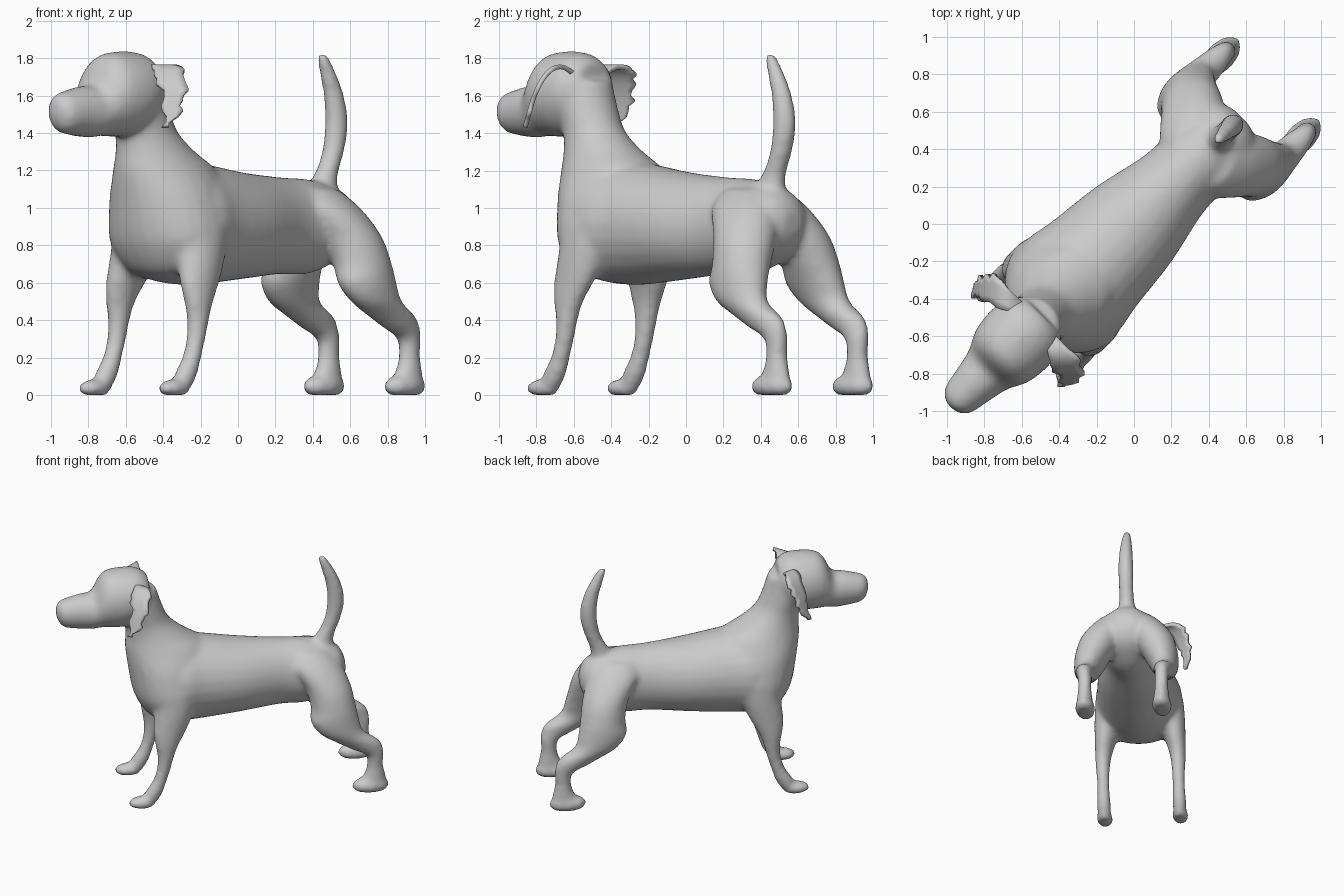
import bpy, bmesh, math, random
from mathutils import Vector, Euler

TURN = math.radians(45)   # the dog stands diagonally: local +x runs nose to tail
R2 = math.sqrt(2)
random.seed(4)


def spline(rows, steps=4):
    """Catmull-Rom resampling of the section table."""
    out = []
    for i in range(len(rows) - 1):
        p = [rows[max(0, min(len(rows) - 1, i + k))] for k in (-1, 0, 1, 2)]
        for s in range(steps):
            t = s / steps
            out.append([0.5 * (2 * b + (c - a) * t + (2 * a - 5 * b + 4 * c - d) * t * t
                               + (3 * b - a - 3 * c + d) * t ** 3)
                        for a, b, c, d in zip(*p)])
    out.append(rows[-1])
    return out


def loft(bm, rows, upright, side=1, n=24):
    """Closed tube of ellipses. upright rows: (z, x, y, rx, ry);
    lengthwise rows: (x, z, ry, rz)."""
    rings = []
    for r in spline(rows):
        ring = []
        for k in range(n):
            c, s = math.cos(math.tau * k / n), math.sin(math.tau * k / n)
            if upright:
                z, x, y, rx, ry = r
                co = (x + rx * c, side * (y + ry * s), z)
            else:
                x, z, ry, rz = r
                co = (x, ry * c, z + rz * s)
            ring.append(bm.verts.new(co))
        rings.append(ring)
    faces = [bm.faces.new(rings[0]), bm.faces.new(rings[-1][::-1])]
    for a, b in zip(rings, rings[1:]):
        for k in range(n):
            j = (k + 1) % n
            faces.append(bm.faces.new((a[k], b[k], b[j], a[j])))
    bmesh.ops.recalc_face_normals(bm, faces=faces)


def paw(bm, x, y, rx, ry, rz, side):
    vs = bmesh.ops.create_uvsphere(bm, u_segments=20, v_segments=12, radius=1)["verts"]
    for v in vs:
        v.co = Vector((x + v.co.x * rx, side * y + v.co.y * ry,
                       max(0.0, rz * 0.7 + v.co.z * rz)))


def finish(bm, name):
    me = bpy.data.meshes.new(name)
    bm.to_mesh(me)
    bm.free()
    me.transform(Euler((0, 0, TURN)).to_matrix().to_4x4())
    ob = bpy.data.objects.new(name, me)
    bpy.context.collection.objects.link(ob)
    for p in me.polygons:
        p.use_smooth = True
    return ob


bm = bmesh.new()

# torso, chest to rump
loft(bm, [(-0.72, 0.93, 0.20, 0.20), (-0.6, 0.925, 0.31, 0.31), (-0.45, 0.92, 0.345, 0.33),
          (-0.3, 0.915, 0.32, 0.325), (0.0, 0.905, 0.285, 0.288), (0.3, 0.905, 0.22, 0.26),
          (0.5, 0.90, 0.215, 0.255), (0.66, 0.91, 0.21, 0.21), (0.76, 0.92, 0.16, 0.15),
          (0.81, 0.92, 0.07, 0.06)], False)

# chest and neck column
loft(bm, [(0.62, -0.5, 0, 0.12, 0.16), (0.66, -0.5, 0, 0.20, 0.25), (0.74, -0.51, 0, 0.25, 0.32),
          (0.85, -0.525, 0, 0.28, 0.355), (1.05, -0.53, 0, 0.31, 0.315), (1.2, -0.555, 0, 0.305, 0.245),
          (1.3, -0.625, 0, 0.23, 0.195), (1.4, -0.69, 0, 0.175, 0.165), (1.5, -0.74, 0, 0.17, 0.165),
          (1.68, -0.80, 0, 0.17, 0.17)], True)

# head and muzzle
loft(bm, [(-1.385, 1.525, 0.035, 0.04), (-1.365, 1.52, 0.07, 0.08), (-1.325, 1.51, 0.10, 0.11),
          (-1.2, 1.515, 0.125, 0.135), (-1.11, 1.52, 0.145, 0.145), (-1.05, 1.58, 0.175, 0.195),
          (-0.99, 1.603, 0.20, 0.222), (-0.88, 1.61, 0.215, 0.227), (-0.77, 1.63, 0.20, 0.198),
          (-0.69, 1.64, 0.14, 0.14)], False)

# tail
loft(bm, [(1.0, 0.61, 0, 0.12, 0.11), (1.12, 0.64, 0, 0.085, 0.07), (1.2, 0.675, 0, 0.064, 0.06),
          (1.3, 0.718, 0, 0.06, 0.06), (1.45, 0.745, 0, 0.064, 0.06), (1.6, 0.724, 0, 0.058, 0.053),
          (1.73, 0.675, 0, 0.046, 0.042), (1.82, 0.635, 0, 0.028, 0.028)], True)

front = [(0.0, -0.75, 0.30, 0.05, 0.045), (0.1, -0.70, 0.30, 0.068, 0.056), (0.2, -0.65, 0.30, 0.053, 0.051),
         (0.3, -0.618, 0.30, 0.053, 0.051), (0.4, -0.602, 0.30, 0.063, 0.056), (0.5, -0.592, 0.295, 0.09, 0.065),
         (0.6, -0.57, 0.28, 0.125, 0.08), (0.75, -0.53, 0.25, 0.15, 0.11), (0.92, -0.5, 0.23, 0.17, 0.12)]
hind = [(0.02, 0.99, 0.305, 0.08, 0.055), (0.1, 0.985, 0.305, 0.09, 0.062), (0.2, 0.99, 0.305, 0.062, 0.053),
        (0.3, 0.985, 0.305, 0.07, 0.056), (0.36, 0.925, 0.31, 0.125, 0.065), (0.42, 0.855, 0.31, 0.16, 0.08),
        (0.5, 0.735, 0.31, 0.166, 0.10), (0.6, 0.685, 0.29, 0.185, 0.125), (0.7, 0.68, 0.26, 0.17, 0.145),
        (0.85, 0.645, 0.20, 0.175, 0.165), (1.0, 0.56, 0.12, 0.19, 0.155), (1.1, 0.52, 0.07, 0.13, 0.10)]

# legs and paws
for side in (1, -1):
    loft(bm, front, True, side)
    loft(bm, hind, True, side)
    paw(bm, -0.785, 0.30, 0.105, 0.066, 0.05, side)
    paw(bm, 0.955, 0.305, 0.145, 0.08, 0.065, side)

body = finish(bm, "dog_body")
rem = body.modifiers.new("blend", 'REMESH')
rem.mode = 'VOXEL'
rem.voxel_size = 0.018
rem.use_smooth_shade = True
sm = body.modifiers.new("soften", 'SMOOTH')
sm.factor = 0.5
sm.iterations = 12

# ragged hanging ears: rows of (z, y, x inner, x outer)
ear_rows = [(1.70, -0.58, -0.50, -0.44), (1.75, -0.65, -0.47, -0.37), (1.745, -0.71, -0.455, -0.30),
            (1.69, -0.765, -0.43, -0.275), (1.6, -0.81, -0.405, -0.28), (1.52, -0.835, -0.395, -0.31),
            (1.43, -0.86, -0.40, -0.375)]
for name, side in (("right_ear", -1), ("left_ear", 1)):
    bm = bmesh.new()
    grid = []
    for i, (z, y, x0, x1) in enumerate(spline(ear_rows, 3)):
        if i > 7:
            x0 += random.uniform(-0.02, 0.02)
            x1 += random.uniform(-0.02, 0.02)
        xs = [x0 + (x1 - x0) * k / 4 for k in range(5)]
        grid.append([bm.verts.new(((x + y) / R2, side * (x - y) / R2, z)) for x in xs])
    for a, b in zip(grid, grid[1:]):
        for k in range(4):
            bm.faces.new((a[k], a[k + 1], b[k + 1], b[k]))
    bmesh.ops.recalc_face_normals(bm, faces=bm.faces[:])
    ear = finish(bm, name)
    sol = ear.modifiers.new("thickness", 'SOLIDIFY')
    sol.thickness = 0.025
    sol.offset = 0
